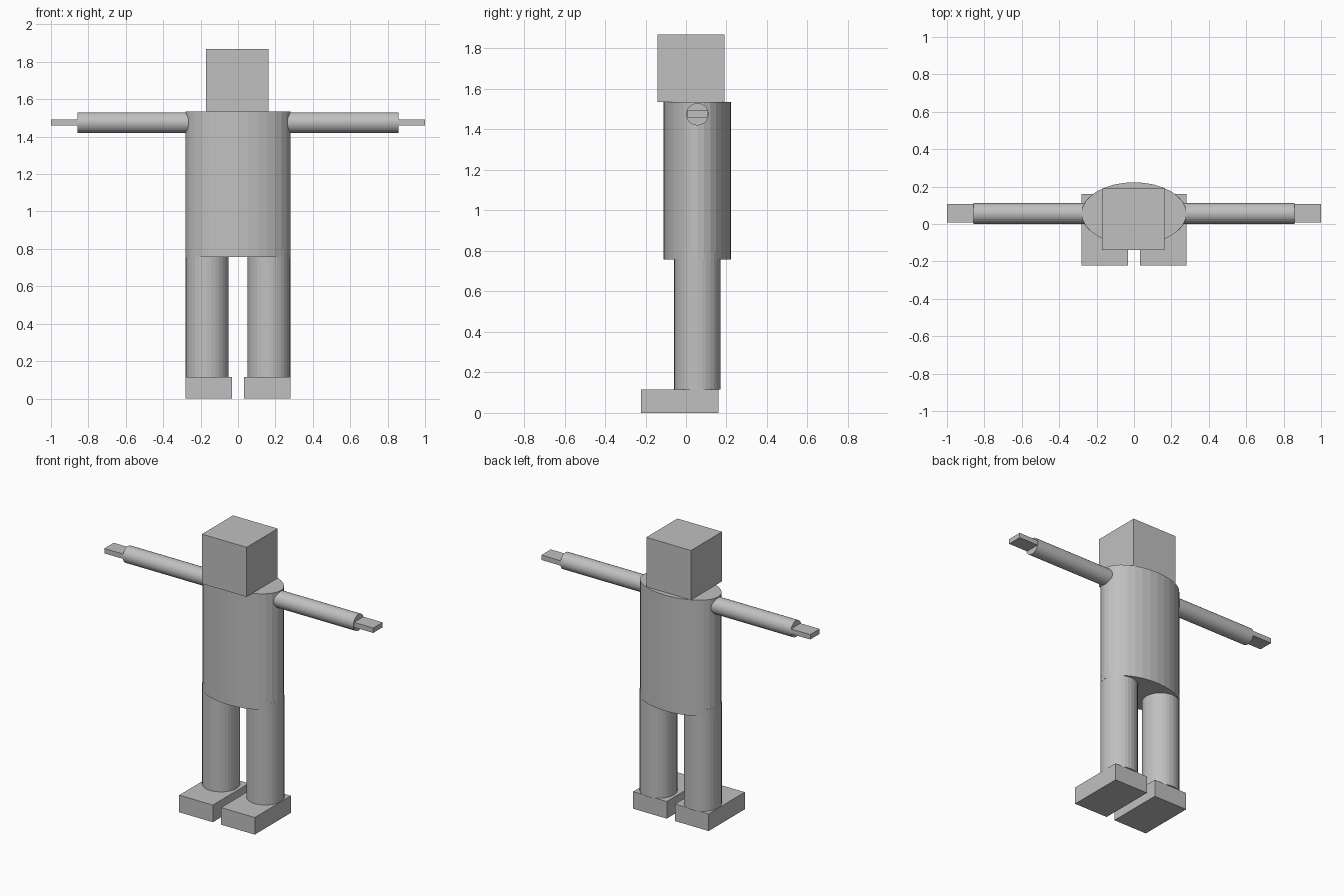
import bpy, math

cube = bpy.data.objects.get("Cube")
if cube:
    bpy.data.objects.remove(cube, do_unlink=True)

grey = bpy.data.materials.new("light_grey")
grey.use_nodes = True
colour = (0.53, 0.53, 0.53, 1.0)
grey.diffuse_color = colour
grey.node_tree.nodes["Principled BSDF"].inputs["Base Color"].default_value = colour


def finish(name, scale):
    obj = bpy.context.object
    obj.name = name
    obj.scale = scale
    bpy.ops.object.transform_apply(location=False, rotation=True, scale=True)
    obj.data.materials.append(grey)
    return obj


def box(name, x, y, z):
    """Box from (min, max) ranges on each axis."""
    mid = [(a + b) / 2 for a, b in (x, y, z)]
    bpy.ops.mesh.primitive_cube_add(size=1, location=mid)
    return finish(name, [b - a for a, b in (x, y, z)])


def cylinder(name, centre, length, rx, ry, rotation=(0, 0, 0)):
    """Flat-shaded 32-sided cylinder with elliptical section."""
    bpy.ops.mesh.primitive_cylinder_add(vertices=32, radius=1, depth=1,
                                        location=centre, rotation=rotation)
    return finish(name, (rx, ry, length))


AXIS_Y = 0.056  # depth of the body's centre line

# Head and torso
box("head", (-0.17, 0.162), (-0.14, 0.19), (1.535, 1.868))
cylinder("torso", (0, AXIS_Y, 1.146), 0.779, 0.281, 0.167)

# Limbs, one set for each side
for side, s in (("left", 1), ("right", -1)):
    # Legs run a little way up into the torso
    cylinder(side + "_leg", (s * 0.165, AXIS_Y, 0.457), 0.685, 0.115, 0.115)
    box(side + "_foot", sorted((s * 0.031, s * 0.281)), (-0.223, 0.16), (0, 0.115))
    # Arms stretch straight out to the sides
    cylinder(side + "_arm", (s * 0.53, AXIS_Y, 1.475), 0.655, 0.055, 0.055,
             (0, math.pi / 2, 0))
    box(side + "_hand", sorted((s * 0.84, s)), (0.008, 0.108), (1.46, 1.493))
